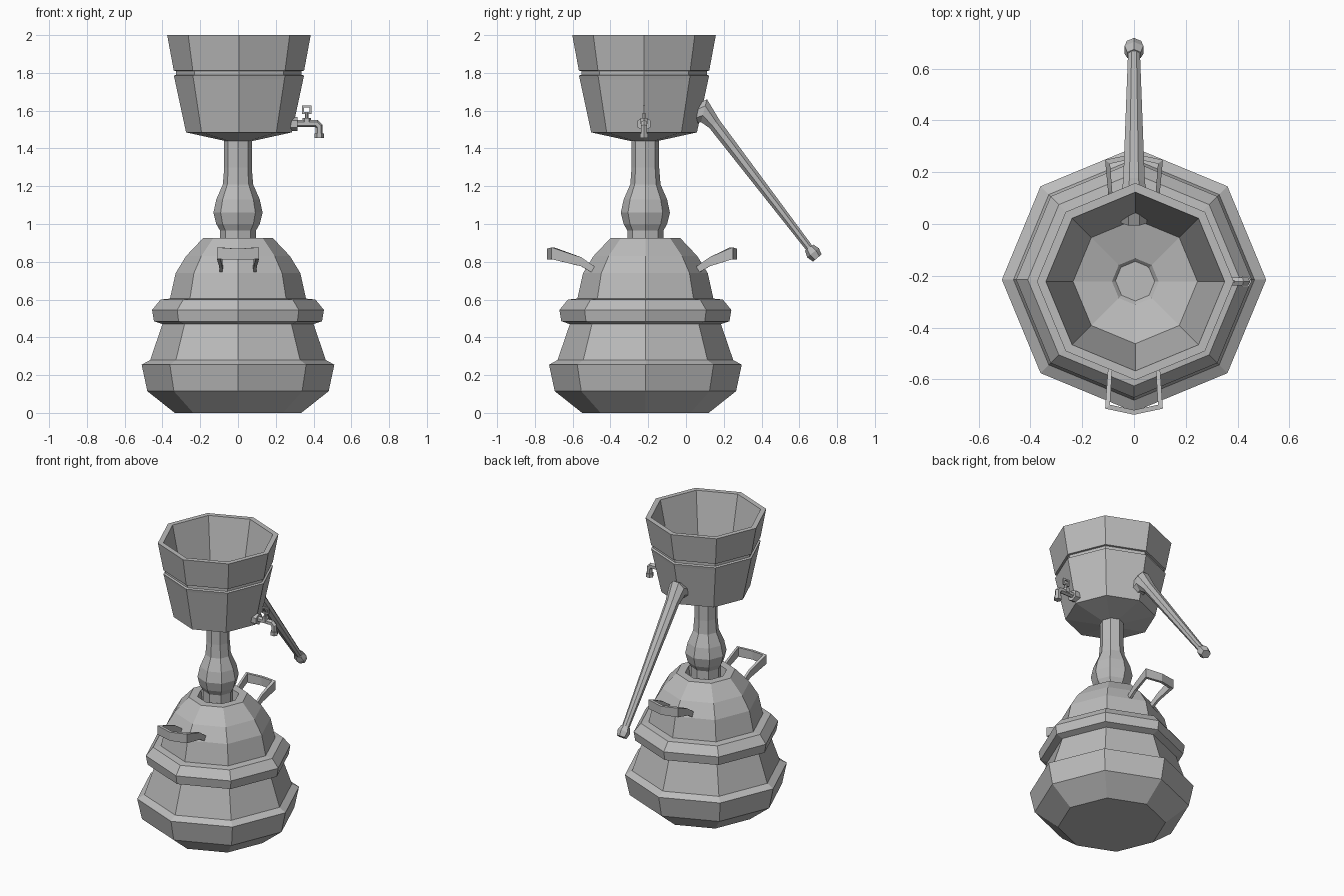
import bpy, bmesh, math
from mathutils import Vector

cube = bpy.data.objects.get("Cube")
if cube:
    bpy.data.objects.remove(cube, do_unlink=True)

# One plain metal for everything
metal = bpy.data.materials.new("grey_metal")
metal.use_nodes = True
GREY = (0.5, 0.5, 0.5, 1)
metal.diffuse_color = GREY
metal.node_tree.nodes["Principled BSDF"].inputs["Base Color"].default_value = GREY

AXIS = Vector((0, -0.215, 0))


def loft(name, rings, closed=False):
    """Skin a row of equal rings and cap the two ends."""
    bm = bmesh.new()
    loops = [[bm.verts.new(p) for p in ring] for ring in rings]
    n = len(rings[0])
    pairs = list(zip(loops, loops[1:]))
    if closed:
        pairs.append((loops[-1], loops[0]))
    else:
        bm.faces.new(loops[0])
        bm.faces.new(loops[-1])
    for a, b in pairs:
        for i in range(n):
            j = (i + 1) % n
            bm.faces.new((a[i], a[j], b[j], b[i]))
    bmesh.ops.recalc_face_normals(bm, faces=bm.faces)
    mesh = bpy.data.meshes.new(name)
    bm.to_mesh(mesh)
    bm.free()
    mesh.materials.append(metal)
    obj = bpy.data.objects.new(name, mesh)
    bpy.context.collection.objects.link(obj)
    return obj


def lathe(name, profile, centre=AXIS, sides=8):
    """Turn a (radius, height) profile, with a corner facing front."""
    turns = [2 * math.pi * i / sides for i in range(sides)]
    return loft(name, [[centre + Vector((r * math.cos(t), r * math.sin(t), z))
                        for t in turns] for r, z in profile])


def sweep(name, path, sizes, side, sides=6, closed=False):
    """Sweep a polygon along a planar path with mitred corners.
    Each size is (half width along side, half width across it)."""
    path = [Vector(p) for p in path]
    side = Vector(side)
    k = 1 / math.cos(math.pi / sides)
    count = len(path)
    rings = []
    for i, p in enumerate(path):
        before = path[i - 1] if i or closed else None
        after = path[(i + 1) % count] if i < count - 1 or closed else None
        d1 = (p - before).normalized() if before else (after - p).normalized()
        d2 = (after - p).normalized() if after else d1
        tangent = (d1 + d2).normalized()
        mitre = 1 / max(tangent.dot(d1), 0.5)
        up = side.cross(tangent).normalized() * mitre
        a, b = sizes[i] if isinstance(sizes, list) else sizes
        ring = []
        for s in range(sides):
            t = 2 * math.pi * (s + 0.5) / sides
            ring.append(p + side * (a * k * math.cos(t)) + up * (b * k * math.sin(t)))
        rings.append(ring)
    return loft(name, rings, closed)


# Bell-shaped base with two raised bands and a sunken collar at the top
lathe("base", [(0.335, 0), (0.48, 0.115), (0.51, 0.255), (0.465, 0.28),
               (0.40, 0.47), (0.445, 0.485), (0.455, 0.545), (0.41, 0.60),
               (0.36, 0.605), (0.33, 0.74), (0.275, 0.83), (0.185, 0.925),
               (0.13, 0.925), (0.12, 0.86)])

# Baluster neck
lathe("neck", [(0.095, 0.85), (0.095, 0.965), (0.115, 1.0), (0.13, 1.06),
               (0.115, 1.13), (0.08, 1.21), (0.073, 1.30), (0.073, 1.455)])

# Hollow bowl with a groove under its rim
lathe("bowl", [(0.075, 1.44), (0.28, 1.485), (0.34, 1.765), (0.345, 1.785),
               (0.332, 1.79), (0.332, 1.81), (0.345, 1.812), (0.38, 2.0),
               (0.345, 2.0), (0.24, 1.51), (0.09, 1.468), (0.075, 1.452)],
      Vector((0.005, -0.222, 0)))

# Long lever at the back with a thick elbow and an end knob
sweep("lever", [(0, 0.01, 1.565), (0, 0.095, 1.6), (0, 0.15, 1.53), (0, 0.655, 0.87)],
      [(0.05, 0.042), (0.055, 0.05), (0.042, 0.034), (0.023, 0.02)], (1, 0, 0), 8)
sweep("lever_knob", [(0, 0.652, 0.875), (0, 0.672, 0.848), (0, 0.695, 0.82)],
      [(0.026, 0.024), (0.036, 0.034), (0.028, 0.026)], (1, 0, 0))

# Carrying handles, front and back
for name, sign, reach in (("front_handle", -1, 0.49), ("back_handle", 1, 0.455)):
    half = [(0.088, 0.27, 0.755), (0.092, 0.34, 0.80), (0.102, reach, 0.845)]
    tip = [(0, reach + 0.022, 0.84)]
    path = half + tip + [(-x, d, z) for x, d, z in reversed(half)]
    sizes = [(0.02, 0.008), (0.024, 0.008), (0.031, 0.009), (0.029, 0.009)]
    sizes += sizes[2::-1]
    path = [AXIS + Vector((x, sign * d, z)) for x, d, z in path]
    sweep(name, path, sizes, (0, 0, 1), 4)

# Tap on the left: flange, bent spout, valve stem and square grip
Y = -0.222
sweep("tap_flange", [(0.27, Y, 1.53), (0.315, Y, 1.53)], (0.034, 0.032), (0, 1, 0))
sweep("tap_spout", [(0.30, Y, 1.532), (0.415, Y, 1.532), (0.43, Y, 1.517), (0.43, Y, 1.475)],
      (0.016, 0.016), (0, 1, 0))
sweep("tap_nozzle", [(0.43, Y, 1.48), (0.43, Y, 1.455)], (0.021, 0.021), (0, 1, 0))
sweep("tap_collar", [(0.364, Y, 1.53), (0.364, Y, 1.56)], (0.019, 0.019), (0, 1, 0))
sweep("tap_stem", [(0.364, Y, 1.55), (0.364, Y, 1.588)], (0.008, 0.008), (0, 1, 0))
sweep("tap_grip", [(0.345, Y, 1.588), (0.383, Y, 1.588), (0.383, Y, 1.622), (0.345, Y, 1.622)],
      (0.006, 0.005), (0, 1, 0), 4, closed=True)
